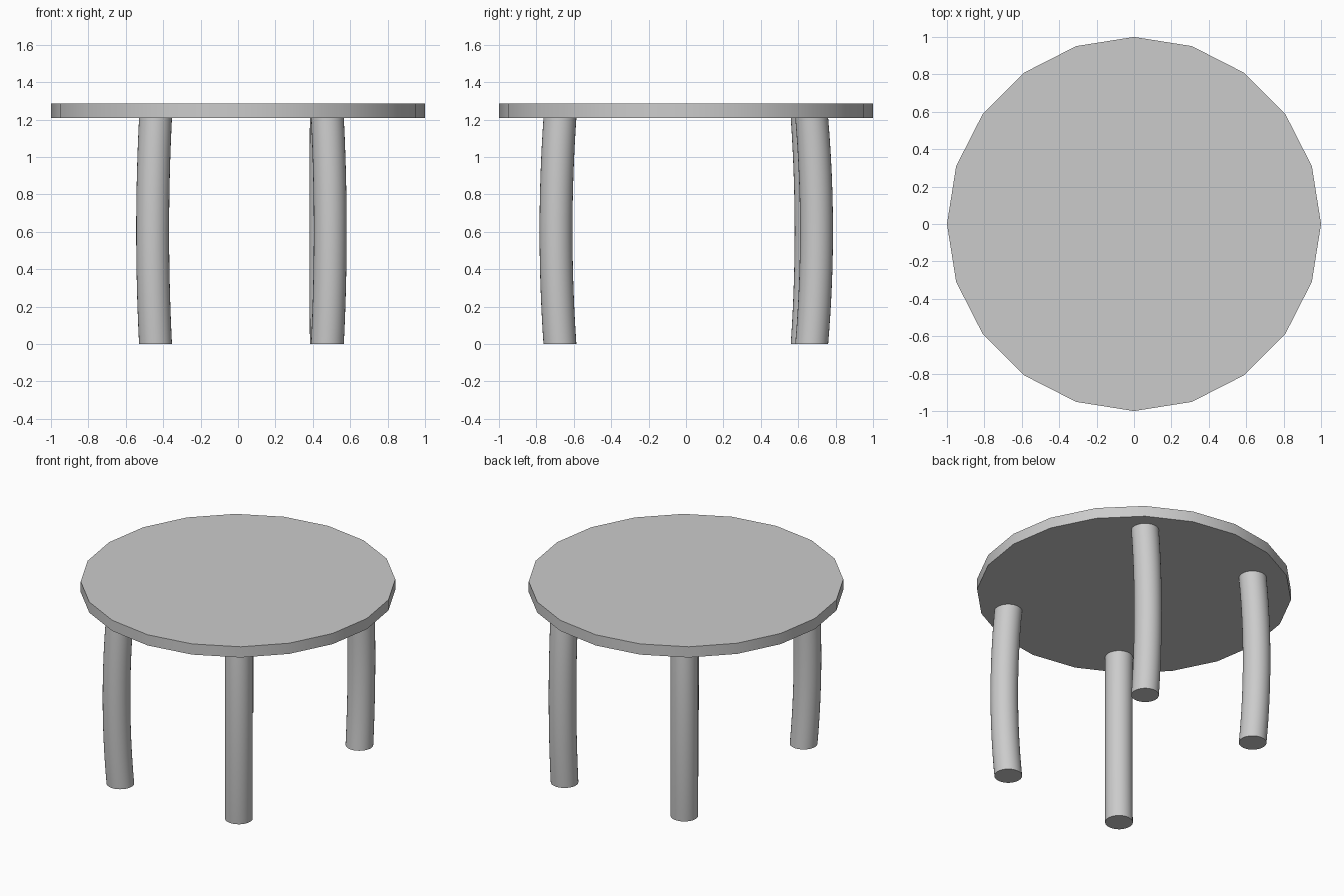
import bpy, bmesh, math
from mathutils import Vector

cube = bpy.data.objects.get("Cube")
if cube:
    bpy.data.objects.remove(cube, do_unlink=True)

GREY = (0.6, 0.6, 0.6, 1.0)
grey = bpy.data.materials.new("light_grey")
grey.use_nodes = True
grey.diffuse_color = GREY
grey.node_tree.nodes["Principled BSDF"].inputs["Base Color"].default_value = GREY

TOP_BOTTOM, TOP_HEIGHT = 1.21, 1.285
LEG_RADIUS, BULGE = 0.088, 0.026
LEG_SIDES, LEG_RINGS = 32, 16


def add_mesh(name, bm):
    """Turn a bmesh into a shaded grey object."""
    bmesh.ops.recalc_face_normals(bm, faces=bm.faces)
    mesh = bpy.data.meshes.new(name)
    bm.to_mesh(mesh)
    bm.free()
    mesh.materials.append(grey)
    obj = bpy.data.objects.new(name, mesh)
    bpy.context.collection.objects.link(obj)
    bpy.ops.object.select_all(action="DESELECT")
    obj.select_set(True)
    bpy.context.view_layer.objects.active = obj
    bpy.ops.object.shade_smooth_by_angle(angle=math.radians(30))
    return obj


def ring(bm, centre, radius, sides):
    step = math.tau / sides
    return [bm.verts.new(centre + radius * Vector((math.cos(i * step), math.sin(i * step), 0)))
            for i in range(sides)]


def loft(name, centres, radius, sides):
    """Sweep a round section through the centres and cap both ends."""
    bm = bmesh.new()
    rings = [ring(bm, c, radius, sides) for c in centres]
    for low, high in zip(rings, rings[1:]):
        for i in range(sides):
            j = (i + 1) % sides
            bm.faces.new((low[i], low[j], high[j], high[i]))
    bm.faces.new(rings[0])
    bm.faces.new(rings[-1])
    return add_mesh(name, bm)


def bowed_leg(name, x, y, heading):
    """Leg that bows outward at mid height towards the heading in degrees."""
    out = Vector((math.cos(math.radians(heading)), math.sin(math.radians(heading)), 0))
    centres = []
    for i in range(LEG_RINGS + 1):
        t = i / LEG_RINGS
        centres.append(Vector((x, y, t * TOP_BOTTOM)) + out * BULGE * 4 * t * (1 - t))
    return loft(name, centres, LEG_RADIUS, LEG_SIDES)


# Round table top with twenty sides
loft("table_top", [Vector((0, 0, TOP_BOTTOM)), Vector((0, 0, TOP_HEIGHT))], 1.0, 20)

# Four bowed legs
bowed_leg("front_left_leg", 0.478, -0.674, -54)
bowed_leg("front_right_leg", -0.441, -0.674, 234)
bowed_leg("back_left_leg", 0.472, 0.672, 95)
bowed_leg("back_right_leg", -0.441, 0.648, 126)
